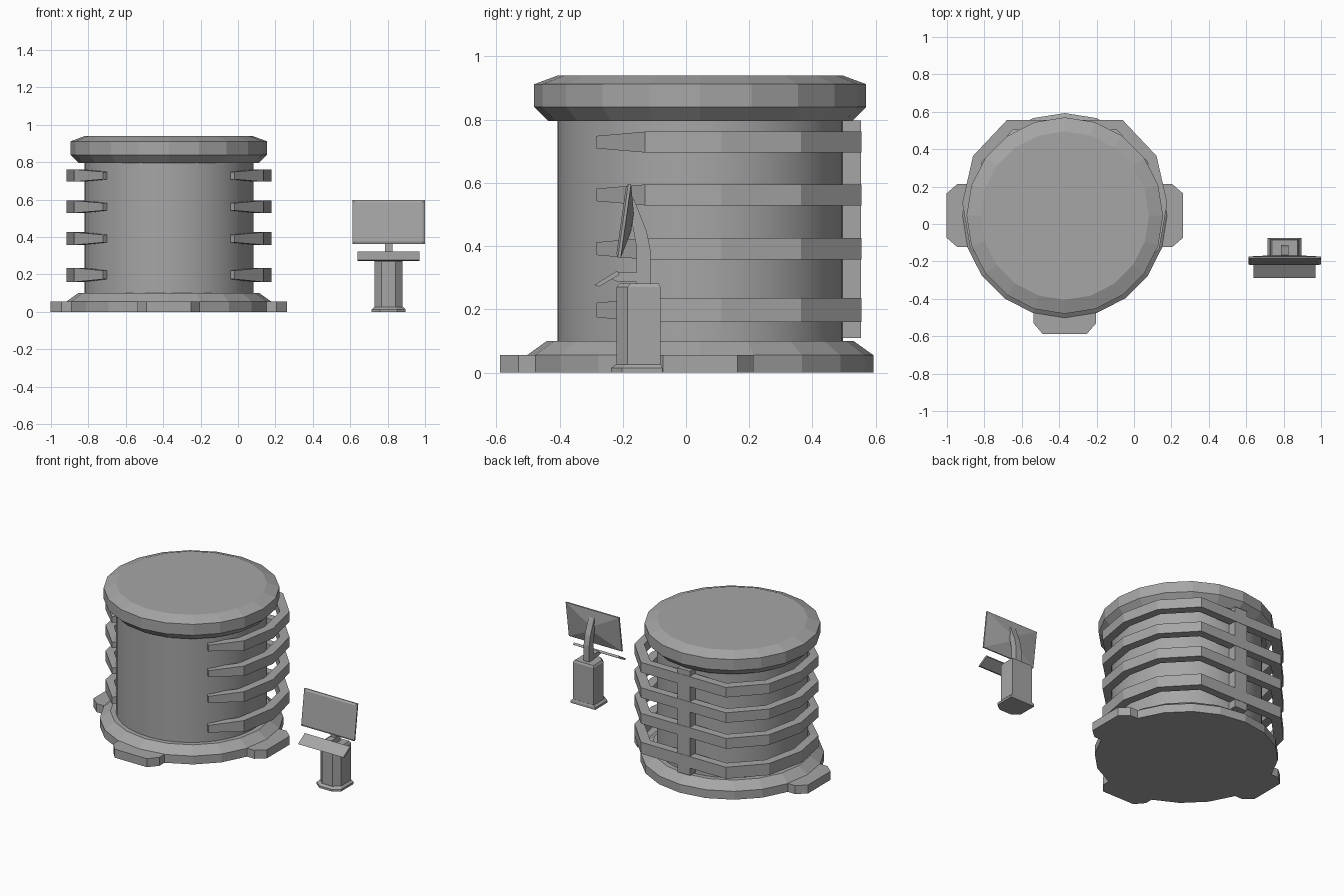
import bpy, bmesh
from math import sin, cos, pi, radians
from mathutils import Vector, Matrix

if "Cube" in bpy.data.objects:
    bpy.data.objects.remove(bpy.data.objects["Cube"])

grey = bpy.data.materials.new("mid_grey")
grey.use_nodes = True
COLOUR = (0.38, 0.38, 0.38, 1)
grey.diffuse_color = COLOUR
grey.node_tree.nodes["Principled BSDF"].inputs["Base Color"].default_value = COLOUR

CX, CY = -0.37, 0.045    # tank axis
TX = 0.805               # terminal centre line


def loft(name, rings):
    """Skin a list of closed rings and cap both ends."""
    bm = bmesh.new()
    loops = [[bm.verts.new(p) for p in ring] for ring in rings]
    n = len(loops[0])
    for a, b in zip(loops, loops[1:]):
        for i in range(n):
            j = (i + 1) % n
            bm.faces.new((a[i], a[j], b[j], b[i]))
    bm.faces.new(loops[0][::-1])
    bm.faces.new(loops[-1])
    bmesh.ops.recalc_face_normals(bm, faces=bm.faces[:])
    mesh = bpy.data.meshes.new(name)
    bm.to_mesh(mesh)
    bm.free()
    mesh.materials.append(grey)
    obj = bpy.data.objects.new(name, mesh)
    bpy.context.collection.objects.link(obj)
    return obj


def lathe(name, profile, sides):
    """Stack of round rings about the tank axis, from (radius, z) pairs."""
    return loft(name, [[(CX + r * cos(2 * pi * i / sides), CY + r * sin(2 * pi * i / sides), z)
                        for i in range(sides)] for r, z in profile])


def box(name, x, y, z):
    return loft(name, [[(x[0], y[0], h), (x[1], y[0], h), (x[1], y[1], h), (x[0], y[1], h)]
                       for h in z])


def side_profile(name, points, half_width):
    """Extrude a (y, z) outline across x on the terminal centre line."""
    return loft(name, [[(TX + s * half_width, y, z) for y, z in points] for s in (-1, 1)])


# Tank: base ring, smooth body and bevelled lid
lathe("tank_base", [(0.548, 0), (0.548, 0.055), (0.485, 0.1)], 20)
body = lathe("tank_body", [(0.452, 0.09), (0.452, 0.81)], 48)
lathe("tank_lid", [(0.48, 0.795), (0.525, 0.84), (0.525, 0.912), (0.45, 0.94)], 20)
bpy.context.view_layer.objects.active = body
body.select_set(True)
bpy.ops.object.shade_smooth_by_angle(angle=radians(30))
body.select_set(False)

# Chamfered feet at the front and both sides
foot = [(0.4, -0.168), (0.575, -0.168), (0.633, -0.118),
        (0.633, 0.118), (0.575, 0.168), (0.4, 0.168)]
for label, turn in (("left", 0), ("right", pi), ("front", -pi / 2)):
    spin = Matrix.Rotation(turn, 3, 'Z')
    loft(label + "_foot", [[spin @ Vector((x, y, z)) + Vector((CX, CY, 0)) for x, y in foot]
                           for z in (0, 0.056)])

# Faceted ribs wrapping the back: angle, outer radius, thickness, height factor
half = [(-43, 0.48, 0.04, 0.6), (-19, 0.535, 0.055, 1), (7, 0.552, 0.058, 1),
        (33, 0.585, 0.058, 1), (58.7, 0.597, 0.062, 1)]
path = half + [(180 - a, r, t, k) for a, r, t, k in reversed(half)]
for i, (mid, tall) in enumerate([(0.198, 0.038), (0.392, 0.034), (0.562, 0.033), (0.729, 0.033)]):
    rings = []
    for a, r, t, k in path:
        c, s = cos(radians(a)), sin(radians(a))
        rings.append([(CX + q * c, CY + q * s, mid + d * k * tall)
                      for q, d in ((r, -1), (r, 1), (r - t, 1), (r - t, -1))])
    loft(f"rib_{i + 1}", rings)
box("back_spine", (CX - 0.045, CX + 0.045), (0.495, 0.553), (0.11, 0.797))

# Terminal pedestal with chamfered front corners
def pedestal_ring(w, front, back, z):
    return [(TX - w, back, z), (TX - w, front + 0.035, z), (TX - w / 2, front, z),
            (TX + w / 2, front, z), (TX + w, front + 0.035, z), (TX + w, back, z)]

loft("pedestal_base", [pedestal_ring(0.09, -0.237, -0.075, 0),
                       pedestal_ring(0.09, -0.237, -0.075, 0.014),
                       pedestal_ring(0.078, -0.222, -0.079, 0.026)])
loft("pedestal", [pedestal_ring(0.075, -0.22, -0.08, 0.02),
                  pedestal_ring(0.075, -0.22, -0.08, 0.27),
                  pedestal_ring(0.068, -0.21, -0.086, 0.282)])

# Bent monitor arm, keyboard tray and its bracket
side_profile("monitor_arm", [(-0.157, 0.275), (-0.112, 0.275), (-0.112, 0.385), (-0.125, 0.45),
                             (-0.165, 0.55), (-0.178, 0.53), (-0.172, 0.48), (-0.157, 0.4)], 0.02)
side_profile("keyboard_tray", [(-0.29, 0.277), (-0.275, 0.272), (-0.21, 0.31), (-0.218, 0.322)], 0.165)
side_profile("tray_bracket", [(-0.235, 0.295), (-0.215, 0.287), (-0.15, 0.287),
                              (-0.15, 0.316), (-0.213, 0.316)], 0.02)

# Tilted monitor with a bevelled bezel and tapered back
tilt = Matrix.Rotation(radians(-8), 3, 'X')
centre = Vector((TX, -0.205, 0.481))
steps = [(0.182, 0.106, 0), (0.194, 0.118, 0.006), (0.194, 0.118, 0.015), (0.03, 0.03, 0.036)]
loft("monitor", [[centre + tilt @ Vector((sx * w, d, sz * h))
                  for sx, sz in ((-1, -1), (1, -1), (1, 1), (-1, 1))] for w, h, d in steps])
